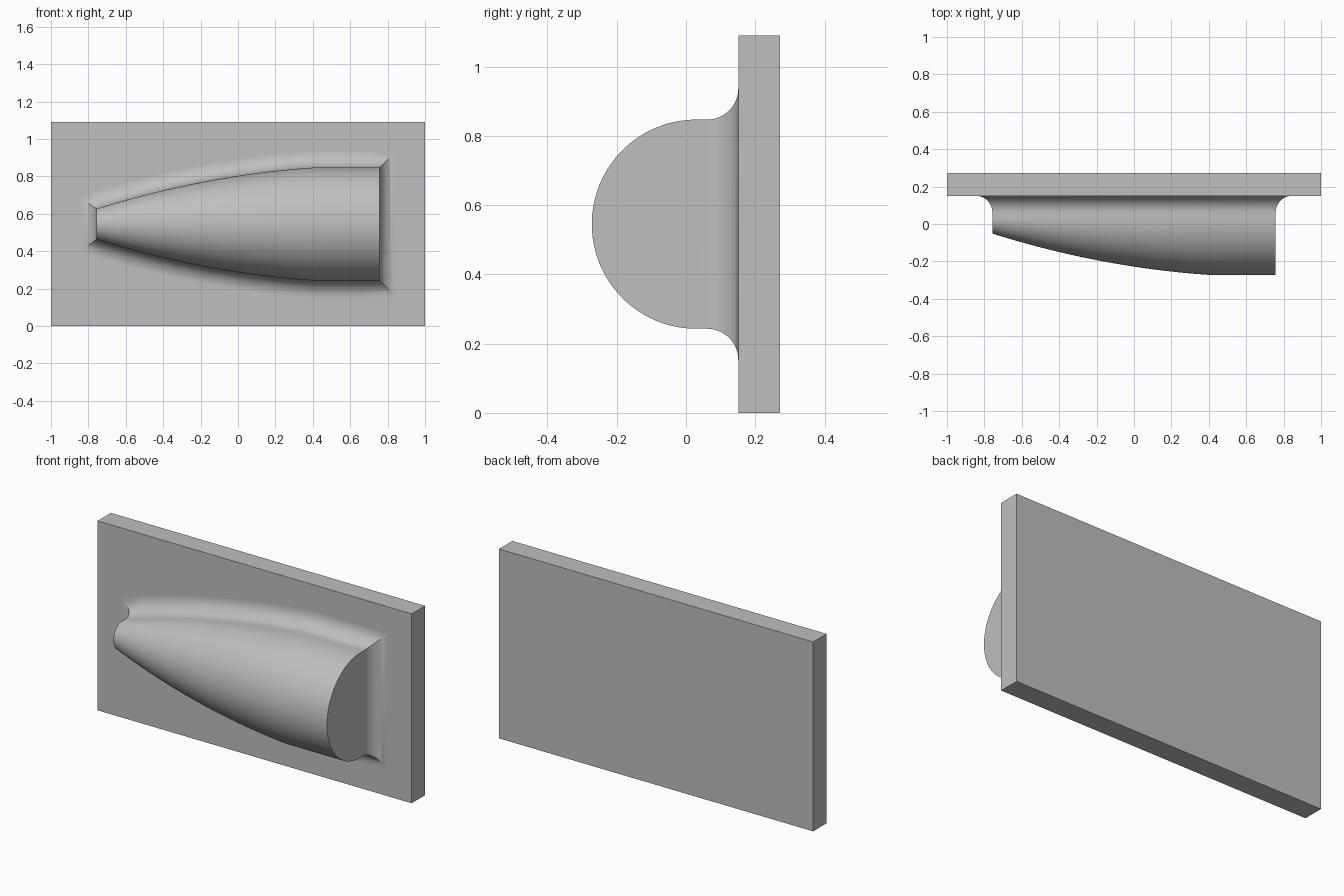
import bpy, bmesh, math
from mathutils import Vector

cube = bpy.data.objects.get("Cube")
if cube:
    bpy.data.objects.remove(cube, do_unlink=True)

PLATE_FRONT, PLATE_BACK, HEIGHT = 0.151, 0.272, 1.09
MID_Z, AXIS_Y = HEIGHT / 2, 0.03
HALF_LEN, SHOULDER, RADIUS = 0.757, 0.4, 0.302
FILLET = 0.09

grey = bpy.data.materials.new("light grey")
grey.use_nodes = True
colour = (0.52, 0.52, 0.52, 1)
grey.diffuse_color = colour
grey.node_tree.nodes["Principled BSDF"].inputs["Base Color"].default_value = colour


def make_object(name, bm):
    bmesh.ops.recalc_face_normals(bm, faces=bm.faces)
    mesh = bpy.data.meshes.new(name)
    bm.to_mesh(mesh)
    bm.free()
    mesh.materials.append(grey)
    obj = bpy.data.objects.new(name, mesh)
    bpy.context.collection.objects.link(obj)
    return obj


def radius_at(x):
    u = max(0, SHOULDER - x)
    return RADIUS - 0.068 * u - 0.106 * u * u


def offset_loop(loop, dist):
    """Mitred outward offset of a clockwise outline."""
    result = []
    for i, p in enumerate(loop):
        a = (p - loop[i - 1]).normalized()
        b = (loop[(i + 1) % len(loop)] - p).normalized()
        n1, n2 = Vector((-a.y, a.x)), Vector((-b.y, b.x))
        result.append(p + (n1 + n2) * dist / (1 + n1.dot(n2)))
    return result


# Flat backing plate
bm = bmesh.new()
bmesh.ops.create_cube(bm, size=1)
bmesh.ops.scale(bm, vec=(2, PLATE_BACK - PLATE_FRONT, HEIGHT), verts=bm.verts)
bmesh.ops.translate(bm, vec=(0, (PLATE_FRONT + PLATE_BACK) / 2, MID_Z), verts=bm.verts)
make_object("backing_plate", bm)

# Stations along the tapered body
TAPER, ARC, STEPS = 28, 56, 14
stations = [-HALF_LEN + (SHOULDER + HALF_LEN) * i / TAPER for i in range(TAPER + 1)]
stations += [SHOULDER + (HALF_LEN - SHOULDER) * i / 4 for i in range(1, 5)]
count = len(stations)
outline = [Vector((x, radius_at(x))) for x in stations]
outline += [Vector((p.x, -p.y)) for p in reversed(outline)]

# Concave fillet skirt flowing into the plate
bm = bmesh.new()
rings = []
for s in range(STEPS + 1):
    a = math.pi / 2 * s / STEPS
    y = PLATE_FRONT - FILLET * (1 - math.sin(a))
    loop = offset_loop(outline, FILLET * (1 - math.cos(a)))
    rings.append([bm.verts.new((p.x, y, MID_Z + p.y)) for p in loop])
for low, high in zip(rings, rings[1:]):
    for i in range(len(low)):
        bm.faces.new((low[i - 1], low[i], high[i], high[i - 1]))

# Half-round body with flat ends
sections = []
for i, x in enumerate(stations):
    r = radius_at(x)
    arc = []
    for k in range(ARC + 1):
        t = math.pi * k / ARC
        arc.append(bm.verts.new((x, AXIS_Y - r * math.sin(t), MID_Z + r * math.cos(t))))
    sections.append([rings[0][i]] + arc + [rings[0][2 * count - 1 - i]])
for left, right in zip(sections, sections[1:]):
    for k in range(len(left) - 1):
        bm.faces.new((left[k], left[k + 1], right[k + 1], right[k]))
bm.faces.new(sections[0])
bm.faces.new(sections[-1])
body = make_object("tapered_half_round_body", bm)

bpy.ops.object.select_all(action='DESELECT')
body.select_set(True)
bpy.context.view_layer.objects.active = body
bpy.ops.object.shade_smooth_by_angle(angle=math.radians(30))
